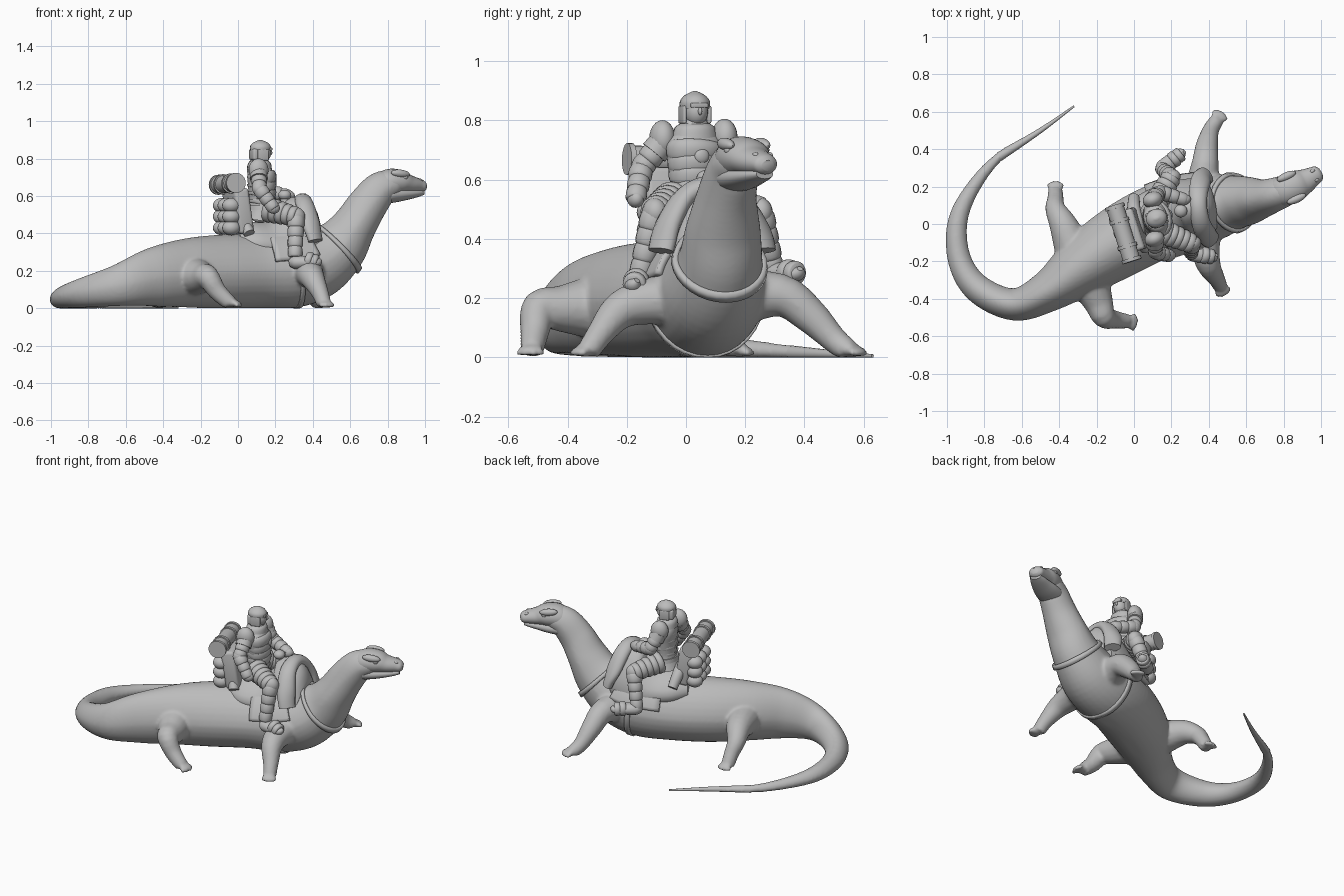
import bpy, bmesh, math
from mathutils import Vector, Matrix

if "Cube" in bpy.data.objects:
    bpy.data.objects.remove(bpy.data.objects["Cube"])

grey = bpy.data.materials.new("plain grey")
grey.use_nodes = True
grey.diffuse_color = (0.5, 0.5, 0.5, 1)
grey.node_tree.nodes["Principled BSDF"].inputs["Base Color"].default_value = grey.diffuse_color

UP = Vector((0, 0, 1))
YAW = math.radians(18)
FACING = Vector((math.cos(YAW), math.sin(YAW), 0))
LEFT = UP.cross(FACING)
SEAT = Vector((.12, .03, 0))


def finish(bm, name, angle=40):
    bmesh.ops.recalc_face_normals(bm, faces=bm.faces)
    mesh = bpy.data.meshes.new(name)
    bm.to_mesh(mesh)
    bm.free()
    ob = bpy.data.objects.new(name, mesh)
    bpy.context.collection.objects.link(ob)
    mesh.materials.append(grey)
    mesh.shade_smooth()
    mesh.set_sharp_from_angle(angle=math.radians(angle))
    return ob


def spline(pts, steps):
    """Smooth path through points: x, y, z, half width, optional half height."""
    pts = [tuple(p) if len(p) == 5 else tuple(p) + (p[3],) for p in pts]
    ext = [pts[0]] + pts + [pts[-1]]
    out = []
    for i in range(len(pts) - 1):
        a, b, c, d = ext[i:i + 4]
        for k in range(steps):
            t = k / steps
            out.append([(2 * q + (r - p) * t + (2 * p - 5 * q + 4 * r - s) * t * t
                         + (3 * q - p - 3 * r + s) * t ** 3) / 2 for p, q, r, s in zip(a, b, c, d)])
    return out + [list(pts[-1])]


def sections(path, ref):
    """Centre, side and upright vectors of each cross-section."""
    out = []
    for i, p in enumerate(path):
        t = (Vector(path[min(i + 1, len(path) - 1)][:3]) - Vector(path[max(i - 1, 0)][:3])).normalized()
        base = ref if abs(t.dot(ref)) < .97 else LEFT
        side = t.cross(base).normalized()
        out.append((Vector(p[:3]), side * p[3], side.cross(t) * p[4]))
    return out


def oval(c, s, u, a, pinch):
    """Point on a cross-section whose upper half narrows by pinch."""
    return c + s * math.cos(a) * (1 - pinch * max(0, math.sin(a))) + u * math.sin(a)


def loft(bm, pts, steps=4, sides=16, ref=UP, pinch=0):
    rings = []
    for c, s, u in sections(spline(pts, steps), ref):
        rings.append([bm.verts.new(oval(c, s, u, 2 * math.pi * k / sides, pinch)) for k in range(sides)])
    for a, b in zip(rings, rings[1:]):
        for k in range(sides):
            j = (k + 1) % sides
            bm.faces.new((a[k], a[j], b[j], b[k]))
    bm.faces.new(rings[0])
    bm.faces.new(rings[-1])


def tube(name, pts, **kw):
    bm = bmesh.new()
    loft(bm, pts, **kw)
    return finish(bm, name)


def local(centre, size, pitch=0, turn=YAW):
    return (Matrix.Translation(centre) @ Matrix.Rotation(turn, 4, 'Z')
            @ Matrix.Rotation(pitch, 4, 'Y') @ Matrix.Diagonal((*size, 1)))


def blob(name, centre, size, pitch=0, turn=YAW):
    bm = bmesh.new()
    bmesh.ops.create_uvsphere(bm, u_segments=20, v_segments=12, radius=1,
                              matrix=local(centre, size, pitch, turn))
    return finish(bm, name)


def box(name, centre, size, pitch=0, bevel=.018):
    bm = bmesh.new()
    bmesh.ops.create_cube(bm, size=2, matrix=local(centre, size, pitch))
    bmesh.ops.bevel(bm, geom=bm.edges[:], offset=bevel, segments=3, profile=.5, affect='EDGES')
    return finish(bm, name)


def banded(name, a, b, ra, rb, bands):
    """Overlapping armour plates along a limb."""
    a, b = Vector(a), Vector(b)
    bm = bmesh.new()
    for k in range(bands):
        p, q = a.lerp(b, k / bands), a.lerp(b, (k + 1.15) / bands)
        r = ra + (rb - ra) * k / bands
        loft(bm, [(*p, r * .86), (*p.lerp(q, .25), r), (*p.lerp(q, .8), r), (*q, r * .84)], steps=2)
    return finish(bm, name, 50)


# Mount body: one path from tail tip to throat
trunk = [(-.32, .63, .005, .005, .006), (-.5, .5, .01, .014, .014), (-.72, .36, .015, .025, .025),
         (-.87, .18, .03, .04, .035), (-.945, 0, .045, .054, .048), (-.93, -.2, .06, .064, .06),
         (-.83, -.35, .083, .077, .08), (-.64, -.43, .122, .087, .112), (-.46, -.36, .165, .112, .157),
         (-.28, -.23, .188, .16, .184), (-.1, -.11, .195, .19, .198), (.1, 0, .2, .2, .2),
         (.28, .06, .21, .2, .21), (.42, .09, .24, .18, .19), (.54, .115, .33, .145, .155),
         (.62, .125, .44, .127, .12), (.69, .137, .55, .102, .107), (.76, .16, .635, .09, .095),
         (.83, .187, .66, .08, .075), (.88, .21, .65, .05, .05)]
legs = [[(.36, .16, .2, .1), (.38, .32, .21, .073), (.39, .42, .14, .06), (.41, .5, .06, .045), (.44, .55, .02, .04)],
        [(.38, .03, .2, .1), (.38, -.12, .19, .08), (.4, -.22, .16, .065), (.44, -.29, .08, .046), (.46, -.33, .02, .04)],
        [(-.25, -.28, .17, .12), (-.19, -.42, .165, .08), (-.16, -.495, .165, .063), (-.11, -.51, .09, .05), (-.04, -.52, .025, .04)],
        [(-.33, -.12, .18, .1), (-.38, 0, .18, .075), (-.42, .08, .14, .055), (-.42, .13, .08, .045), (-.42, .17, .02, .04)]]
bm = bmesh.new()
loft(bm, trunk, steps=6, sides=32, pinch=.13)
for leg in legs:
    loft(bm, leg)
    foot = Vector(leg[-1][:3])
    way = foot - Vector(leg[-2][:3])
    way.z = 0
    way.normalize()
    for spread in (-.75, -.25, .25, .75):
        toe = foot + Matrix.Rotation(spread, 3, 'Z') @ way * .06
        loft(bm, [(*foot, .022), (*foot.lerp(toe, .7), .016), (toe.x, toe.y, .008, .01)], sides=8)
for v in bm.verts:
    v.co.z = max(v.co.z, 0)
body = finish(bm, "mount_body", 180)
mod = body.modifiers.new("blend", 'REMESH')
mod.mode, mod.voxel_size, mod.use_smooth_shade = 'VOXEL', .01, True
mod = body.modifiers.new("soften", 'SMOOTH')
mod.factor, mod.iterations = .5, 6
tail = tube("tail_end", trunk[:3], steps=6)
for v in tail.data.vertices:
    v.co.z = max(v.co.z, 0)

# Head: flat-topped skull over a lower jaw, leaving a thin mouth line
tube("skull", [(.71, .14, .6, .05, .05), (.79, .172, .667, .08, .07), (.86, .203, .675, .083, .067),
               (.91, .227, .663, .068, .051), (.96, .256, .655, .051, .04), (.987, .27, .65, .042, .032),
               (1, .277, .648, .022, .018)], steps=5, sides=24)
tube("lower_jaw", [(.71, .143, .59, .05, .03), (.78, .169, .605, .076, .046), (.84, .195, .608, .074, .042),
                   (.9, .222, .612, .061, .033), (.95, .248, .616, .047, .024), (.982, .266, .619, .033, .016)],
     steps=5, sides=20)
nose = Vector((.91, .41, 0)).normalized()
across = UP.cross(nose)
for label, s in (("left", 1), ("right", -1)):
    mid = Vector((.86, .203, .7)) + across * s * .066
    blob(label + "_brow", mid + UP * .02 - nose * .02, (.055, .022, .021), .1, .42)
    blob(label + "_eye", mid + nose * .005 + across * s * .004, (.016, .012, .014), 0, .42)
    blob(label + "_nostril", Vector((.965, .259, .684)) + across * s * .026, (.014, .01, .009), .3, .42)

# Saddle flaps and straps follow the trunk sections
cuts = sections(spline(trunk, 6), UP)


def wrap(name, first, last, reach, scale, thick, n=32):
    bm = bmesh.new()
    rows = []
    for c, s, u in cuts[first:last]:
        turn = [math.pi / 2 + reach * (2 * k / n - 1) for k in range(n + 1)]
        rows.append([bm.verts.new(oval(c, s * scale, u * scale, a, .1)) for a in turn])
    for a, b in zip(rows, rows[1:]):
        for k in range(n):
            bm.faces.new((a[k], a[k + 1], b[k + 1], b[k]))
    bmesh.ops.remove_doubles(bm, verts=bm.verts, dist=.0005)
    for v in bm.verts:
        v.co.z = max(v.co.z, .006)
    ob = finish(bm, name)
    m = ob.modifiers.new("thickness", 'SOLIDIFY')
    m.thickness, m.offset = thick, 0


wrap("saddle_flaps", 67, 79, 1.33, 1.05, .025)
wrap("girth_strap", 72, 74, math.pi, 1.01, .012)
wrap("chest_strap", 83, 85, math.pi, 1.02, .025)
tube("saddle_body", [(-.02, -.03, .36, .1, .08), (.06, .0, .35, .15, .11), (.16, .04, .34, .165, .13),
                     (.25, .07, .34, .165, .2), (.31, .085, .35, .16, .245), (.36, .095, .35, .155, .22),
                     (.41, .105, .34, .145, .12)], sides=24, pinch=.25)
tube("saddle_swell", [(.415, -.085, .36, .05, .03), (.39, -.06, .45, .055, .035), (.36, 0, .545, .05, .035),
                      (.345, .09, .58, .045, .035), (.345, .17, .545, .05, .035), (.36, .235, .45, .055, .035),
                      (.385, .26, .36, .05, .03)])
blob("saddle_horn", (.25, .07, .605), (.035, .035, .028))
tube("horn_stem", [(.27, .07, .48, .03), (.255, .07, .54, .026), (.25, .07, .6, .022)])
tube("saddle_cantle", [(.06, -.13, .4, .03), (.03, -.08, .47, .035), (.02, 0, .5, .035), (0, .08, .47, .035), (0, .14, .4, .03)])

# Packs and bedroll behind the saddle
box("back_panel", (.0, -.03, .52), (.042, .115, .12), -.15)
for k in (-1, 0, 1):
    hub = Vector((-.06, -.045, .49)) + LEFT * k * .08
    for level in (-.06, 0, .06):
        blob("pack_bundle", hub + UP * level, (.05, .045, .04))
roll_a, roll_b = Vector((-.105, .1, .66)), Vector((-.01, -.2, .67))
tube("bedroll", [(*roll_a, .048), (*roll_b, .046)], sides=24)
for f in (0, .25, .7, .94):
    p = roll_a.lerp(roll_b, f)
    tube("bedroll_strap", [(*p, .054), (*(p + (roll_b - roll_a) * .06), .054)], sides=24)

# Rider torso, plates and belt
tube("torso", [(.11, .03, .47, .1, .08), (.12, .03, .55, .083, .062), (.125, .03, .65, .095, .068),
               (.12, .03, .72, .1, .066), (.12, .03, .765, .06, .05), (.12, .03, .81, .036, .036)], ref=FACING)
for k in range(4):
    z = .55 + k * .042
    w = .085 + k * .005
    tube("chest_plate", [(.125, .03, z, w * .93, .06), (.127, .03, z + .012, w, .073),
                         (.127, .03, z + .036, w, .075), (.125, .03, z + .046, w * .9, .06)], ref=FACING)
tube("belt", [(.12, .03, .525, .094, .075), (.12, .03, .55, .09, .072)], ref=FACING)
tube("collar", [(.115, .03, .74, .08, .065), (.115, .03, .775, .07, .06), (.115, .03, .79, .05, .045)], ref=FACING)
blob("chest_badge", SEAT + FACING * .075 + UP * .68, (.014, .026, .026))

# Rider head and pointed helmet
head = SEAT + UP * .845
blob("face", head + FACING * .012 - UP * .015, (.046, .04, .05))
blob("nose", head + FACING * .057 - UP * .014, (.01, .007, .013))
tube("helmet", [(*(head - UP * .004), .05, .055), (*(head + UP * .02), .05, .056),
                (*(head + UP * .04), .034, .04), (*(head + UP * .054), .006, .01)], ref=FACING)
box("brow_plate", head + FACING * .05 + UP * .006, (.008, .03, .008), bevel=.004)
box("neck_guard", head - FACING * .035 - UP * .022, (.018, .042, .03), bevel=.01)
for s in (-1, 1):
    box("cheek_guard", head + LEFT * s * .044 - UP * .025, (.03, .006, .03), bevel=.005)

# Rider limbs: shoulder, elbow, hand, then hip, knee, ankle, toe
limbs = {"right": ((.11, -.08, .725), (.115, -.15, .64), (.19, -.17, .535),
                   (.15, -.04, .53), (.31, -.105, .49), (.305, -.155, .28), (.42, -.175, .245)),
         "left": ((.1, .13, .73), (.14, .17, .63), (.27, .13, .6),
                  (.11, .1, .53), (.2, .25, .49), (.15, .295, .29), (.25, .375, .285))}
for label, (shoulder, elbow, hand, hip, knee, ankle, toe) in limbs.items():
    blob(label + "_pauldron", Vector(shoulder) + UP * .014, (.054, .043, .062))
    tube(label + "_pauldron_rim", [(*shoulder, .046), (*Vector(shoulder).lerp(Vector(elbow), .4), .048)])
    banded(label + "_upper_arm", shoulder, elbow, .044, .037, 3)
    blob(label + "_elbow", elbow, (.04, .036, .04))
    banded(label + "_forearm", elbow, hand, .04, .033, 3)
    blob(label + "_hand", hand, (.035, .028, .03))
    banded(label + "_thigh", hip, knee, .068, .05, 5)
    blob(label + "_knee", knee, (.05, .042, .05))
    banded(label + "_shin", knee, ankle, .046, .036, 4)
    mid = Vector(ankle).lerp(Vector(toe), .5)
    heel = Vector(ankle) + (Vector(ankle) - Vector(toe)) * .25
    tube(label + "_boot", [(heel.x, heel.y, toe[2] - .005, .02), (ankle[0], ankle[1], toe[2], .042, .036),
                           (mid.x, mid.y, toe[2], .042, .034), (*toe, .032, .026),
                           (toe[0] + .02, toe[1] + .01, toe[2] + .015, .01)])
    banded(label + "_boot_plates", mid, toe, .044, .036, 2)
